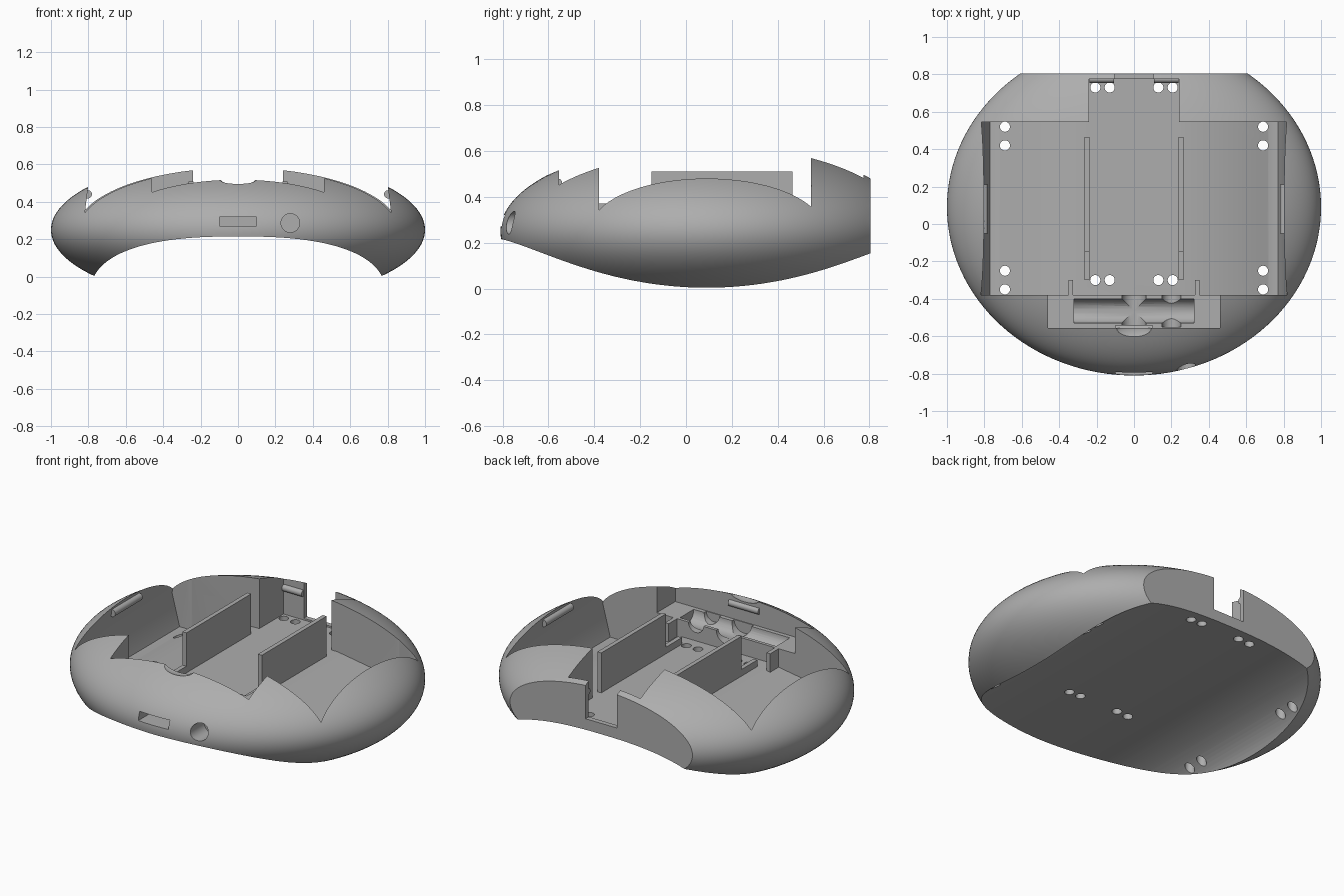
import bpy, bmesh, math
from mathutils import Matrix, Vector

if "Cube" in bpy.data.objects:
    bpy.data.objects.remove(bpy.data.objects["Cube"], do_unlink=True)

grey = bpy.data.materials.new("plain grey")
grey.use_nodes = True
COLOR = (0.42, 0.42, 0.42, 1)
grey.diffuse_color = COLOR
grey.node_tree.nodes["Principled BSDF"].inputs["Base Color"].default_value = COLOR


def finish(name, bm):
    bmesh.ops.recalc_face_normals(bm, faces=bm.faces)
    mesh = bpy.data.meshes.new(name)
    bm.to_mesh(mesh)
    bm.free()
    mesh.materials.append(grey)
    ob = bpy.data.objects.new(name, mesh)
    bpy.context.collection.objects.link(ob)
    return ob


def box(name, x0, x1, y0, y1, z0, z1):
    bm = bmesh.new()
    bmesh.ops.create_cube(bm, size=1)
    for v in bm.verts:
        v.co = Vector(((x0 + x1) / 2 + v.co.x * (x1 - x0),
                       (y0 + y1) / 2 + v.co.y * (y1 - y0),
                       (z0 + z1) / 2 + v.co.z * (z1 - z0)))
    return finish(name, bm)


def ball(name, center, radii, segs=96):
    bm = bmesh.new()
    bmesh.ops.create_uvsphere(bm, u_segments=segs, v_segments=segs // 2, radius=1)
    bmesh.ops.scale(bm, vec=radii, verts=bm.verts)
    bmesh.ops.translate(bm, vec=center, verts=bm.verts)
    return finish(name, bm)


def rod(name, center, radius, length, axis):
    bm = bmesh.new()
    turn = {"x": Matrix.Rotation(math.pi / 2, 4, "Y"),
            "y": Matrix.Rotation(math.pi / 2, 4, "X"), "z": Matrix()}[axis]
    bmesh.ops.create_cone(bm, cap_ends=True, segments=32, radius1=radius,
                          radius2=radius, depth=length,
                          matrix=Matrix.Translation(center) @ turn)
    return finish(name, bm)


def prism(name, points, y0, y1):
    bm = bmesh.new()
    face = bm.faces.new([bm.verts.new((x, y0, z)) for x, z in points])
    out = bmesh.ops.extrude_face_region(bm, geom=[face])
    moved = [e for e in out["geom"] if isinstance(e, bmesh.types.BMVert)]
    bmesh.ops.translate(bm, vec=(0, y1 - y0, 0), verts=moved)
    return finish(name, bm)


def cut(body, cutter):
    mod = body.modifiers.new("cut", "BOOLEAN")
    mod.operation = "DIFFERENCE"
    mod.solver = "EXACT"
    mod.object = cutter
    bpy.context.view_layer.objects.active = body
    bpy.ops.object.modifier_apply(modifier=mod.name)
    bpy.data.objects.remove(cutter, do_unlink=True)


# Rounded shell with a flat rear end
shell = ball("shell", (0, 0.09, 0.25), (1, 0.9, 0.385), 128)
cut(shell, box("rear_cut", -2, 2, 0.805, 2, -1, 2))

# Arched underside, a flattened ellipse swept front to back
arch = []
for i in range(65):
    a = math.pi * i / 64
    c, s = math.cos(a), math.sin(a)
    arch.append((0.79 * math.copysign(abs(c) ** 0.8, c), -0.105 + 0.32 * max(s, 0) ** 0.8))
arch = [(0.79, -1)] + arch + [(-0.79, -1)]
cut(shell, prism("arch_cut", arch, -2, 2))

# Main bay with a sloping floor
half = [(0.28, 0.27), (0.5, 0.235), (0.72, 0.14), (0.77, 0.14), (0.82, 0.33), (0.775, 0.7)]
bay = half + [(-x, z) for x, z in reversed(half)]
cut(shell, prism("bay_cut", bay, -0.38, 0.545))

# Rear recess and the slot through its lip
cut(shell, box("recess_cut", -0.24, 0.24, 0.5, 0.775, 0.27, 1))
cut(shell, box("lip_cut", -0.105, 0.105, 0.7, 1, 0.28, 1))

# Front tray with a trough, shaft seats and a finger dent
cut(shell, box("tray_cut", -0.46, 0.46, -0.555, -0.3, 0.37, 1))
cut(shell, rod("trough_cut", (0, -0.465, 0.37), 0.065, 0.64, "x"))
cut(shell, rod("seat_cut", (0, -0.46, 0.37), 0.065, 0.18, "y"))
cut(shell, rod("seat_cut", (0.2, -0.46, 0.37), 0.05, 0.18, "y"))
cut(shell, ball("dent_cut", (0, -0.57, 0.525), (0.1, 0.06, 0.035), 32))

# Front socket openings
cut(shell, box("slot_cut", -0.1, 0.1, -1, -0.68, 0.27, 0.32))
cut(shell, rod("socket_cut", (0.28, -0.8, 0.287), 0.05, 0.3, "y"))

# Screw holes through the floor
holes = [(sx * 0.69, y) for sx in (-1, 1) for y in (0.52, 0.42, -0.25, -0.35)]
holes += [(sx * x, y) for sx in (-1, 1) for x in (0.13, 0.207) for y in (0.73, -0.3)]
for x, y in holes:
    cut(shell, rod("hole_cut", (x, y, 0.2), 0.027, 0.6, "z"))

bpy.ops.object.select_all(action="DESELECT")
shell.select_set(True)
bpy.context.view_layer.objects.active = shell
bpy.ops.object.shade_smooth_by_angle(angle=math.radians(30))

# Upright partitions, tray fins and snap clips on both sides
clips = [rod("front_clip", (0, -0.56, 0.46), 0.02, 0.2, "x")]
for side, s in (("left", 1), ("right", -1)):
    inner, outer = sorted((s * 0.238, s * 0.264))
    box(side + "_partition", inner, outer, -0.15, 0.465, 0.25, 0.51)
    box(side + "_partition_step", inner, outer, -0.3, -0.15, 0.25, 0.31)
    a, b = sorted((s * 0.325, s * 0.35))
    box(side + "_tray_fin", a, b, -0.385, -0.3, 0.25, 0.37)
    clips.append(rod(side + "_side_clip", (s * 0.803, 0.08, 0.44), 0.022, 0.26, "y"))
    clips.append(rod(side + "_rear_clip", (s * 0.172, 0.775, 0.43), 0.02, 0.13, "x"))

bpy.ops.object.select_all(action="DESELECT")
for clip in clips:
    clip.select_set(True)
bpy.context.view_layer.objects.active = clips[0]
bpy.ops.object.shade_smooth_by_angle(angle=math.radians(30))
